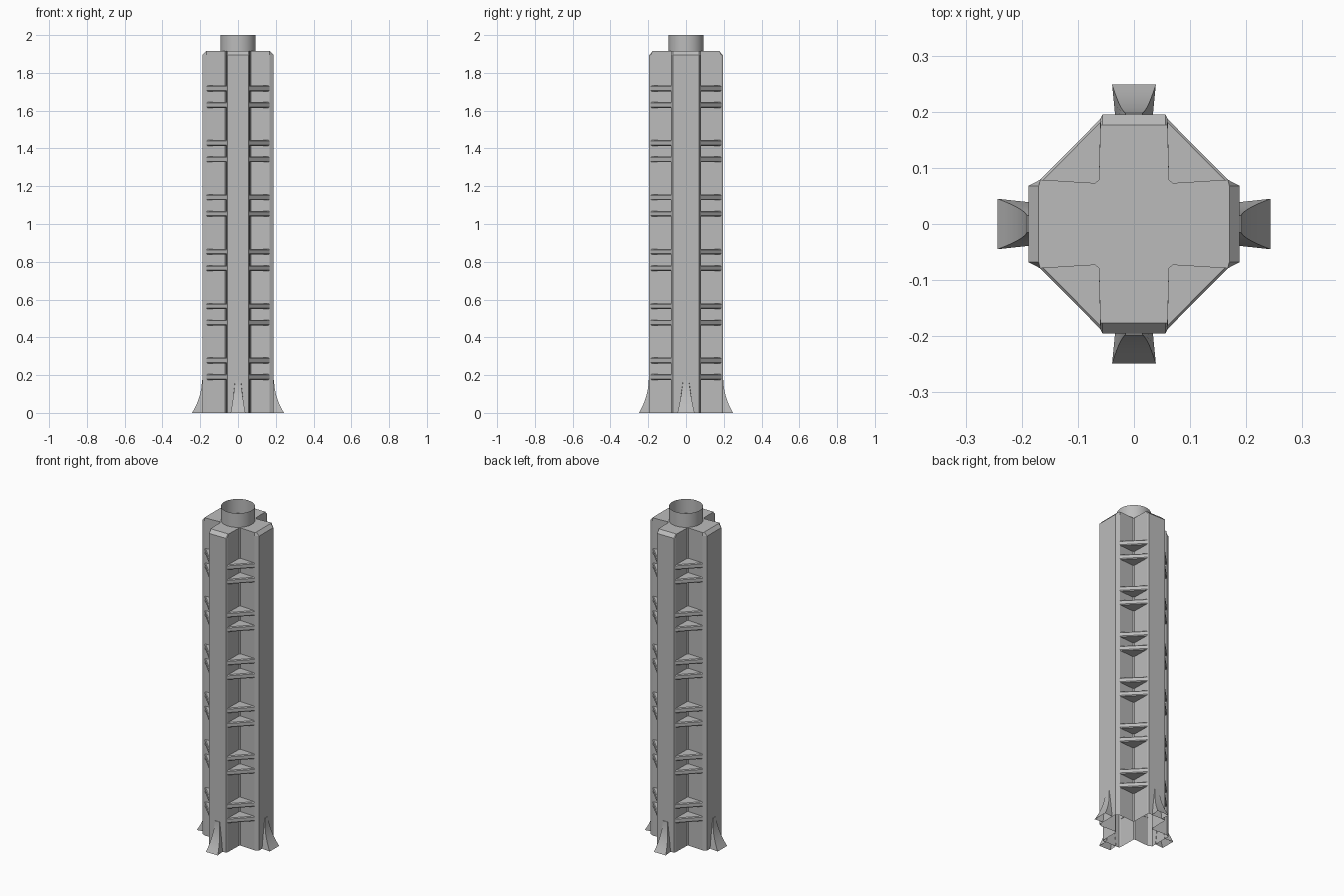
import bpy, math

if "Cube" in bpy.data.objects:
    bpy.data.objects.remove(bpy.data.objects["Cube"])

grey = bpy.data.materials.new("concrete grey")
grey.diffuse_color = (0.5, 0.5, 0.5, 1)
grey.use_nodes = True
grey.node_tree.nodes["Principled BSDF"].inputs["Base Color"].default_value = grey.diffuse_color


def make(name, verts, faces, smooth=None):
    mesh = bpy.data.meshes.new(name)
    mesh.from_pydata(verts, [], faces)
    mesh.materials.append(grey)
    ob = bpy.data.objects.new(name, mesh)
    bpy.context.collection.objects.link(ob)
    if smooth:
        bpy.ops.object.select_all(action='DESELECT')
        ob.select_set(True)
        bpy.context.view_layer.objects.active = ob
        bpy.ops.object.shade_smooth_by_angle(angle=math.radians(smooth))
    return ob


def skin(rings, n, closed=True):
    """Quads joining consecutive rings of n points."""
    return [(r * n + i, r * n + (i + 1) % n,
             (r + 1) * n + (i + 1) % n, (r + 1) * n + i)
            for r in range(rings - 1) for i in range(n if closed else n - 1)]


# Cross-shaped column: one quarter outline, mirrored into four quadrants
quarter = [(0.188, 0.068), (0.167, 0.079), (0.069, 0.073),
           (0.0625, 0.079), (0.060, 0.187), (0.056, 0.195)]
outline = []
for sx, sy in ((1, 1), (-1, 1), (-1, -1), (1, -1)):
    pts = quarter if sx * sy > 0 else quarter[::-1]
    outline += [(sx * x, sy * y) for x, y in pts]
n = len(outline)


def clip(v, m):
    return max(-m, min(m, v))


verts = [(x, y, 0) for x, y in outline]
verts += [(x, y, 1.895) for x, y in outline]
# Top edge slopes inward at the arm ends
verts += [(clip(x, 0.17), clip(y, 0.176), 1.915) for x, y in outline]
make("column", verts, skin(3, n) + [tuple(range(2 * n, 3 * n))])

# Thin open collar on top
seg = 32
ring = [(0.093 * math.cos(a * math.tau / seg), 0.093 * math.sin(a * math.tau / seg))
        for a in range(seg)]
make("top_collar", [(x, y, z) for z in (1.912, 2.0) for x, y in ring],
     skin(2, seg), 40)

# Paired triangular ribs in the four inner corners
tri = [(0.058, 0.07), (0.167, 0.079), (0.060, 0.187)]
inset = [(0.058, 0.07), (0.163, 0.077), (0.058, 0.183)]
for sx, sy in ((1, 1), (-1, 1), (-1, -1), (1, -1)):
    verts, faces = [], []
    for level in range(6):
        for off in (0.0, 0.087):
            zc = 0.19 + 0.288 * level + off
            b = len(verts)
            for shape, dz in ((inset, -0.015), (tri, -0.010),
                              (tri, 0.010), (inset, 0.015)):
                verts += [(sx * x, sy * y, zc + dz) for x, y in shape]
            block = skin(4, 3) + [(2, 1, 0), (9, 10, 11)]
            for f in block:
                f = tuple(b + i for i in f)
                faces.append(f if sx * sy > 0 else f[::-1])
    make("corner_ribs", verts, faces)


# Flared feet on the arm ends, hollow underneath
def foot(angle, wall, reach, half):
    steps = 8
    verts = []
    for k in range(steps + 1):
        t = k / steps
        flare = (1 - t) ** 2
        out = wall + 0.003 + (reach - wall - 0.003) * flare
        w_out = 0.015 + (half - 0.015) * (1 - t) ** 1.3
        w_in = 0.015 + (half * 0.86 - 0.015) * (1 - t) ** 0.9
        for r, w in ((wall - 0.002, -w_in), (out, -w_out),
                     (out, w_out), (wall - 0.002, w_in)):
            c, s = math.cos(angle), math.sin(angle)
            verts.append((r * c - w * s, r * s + w * c, 0.175 * t))
    faces = skin(steps + 1, 4, closed=False)
    faces.append(tuple(range(steps * 4, steps * 4 + 4)))
    make("flared_foot", verts, faces, 35)


for q in range(4):
    if q % 2 == 0:
        foot(q * math.pi / 2, 0.188, 0.243, 0.045)
    else:
        foot(q * math.pi / 2, 0.195, 0.249, 0.039)
